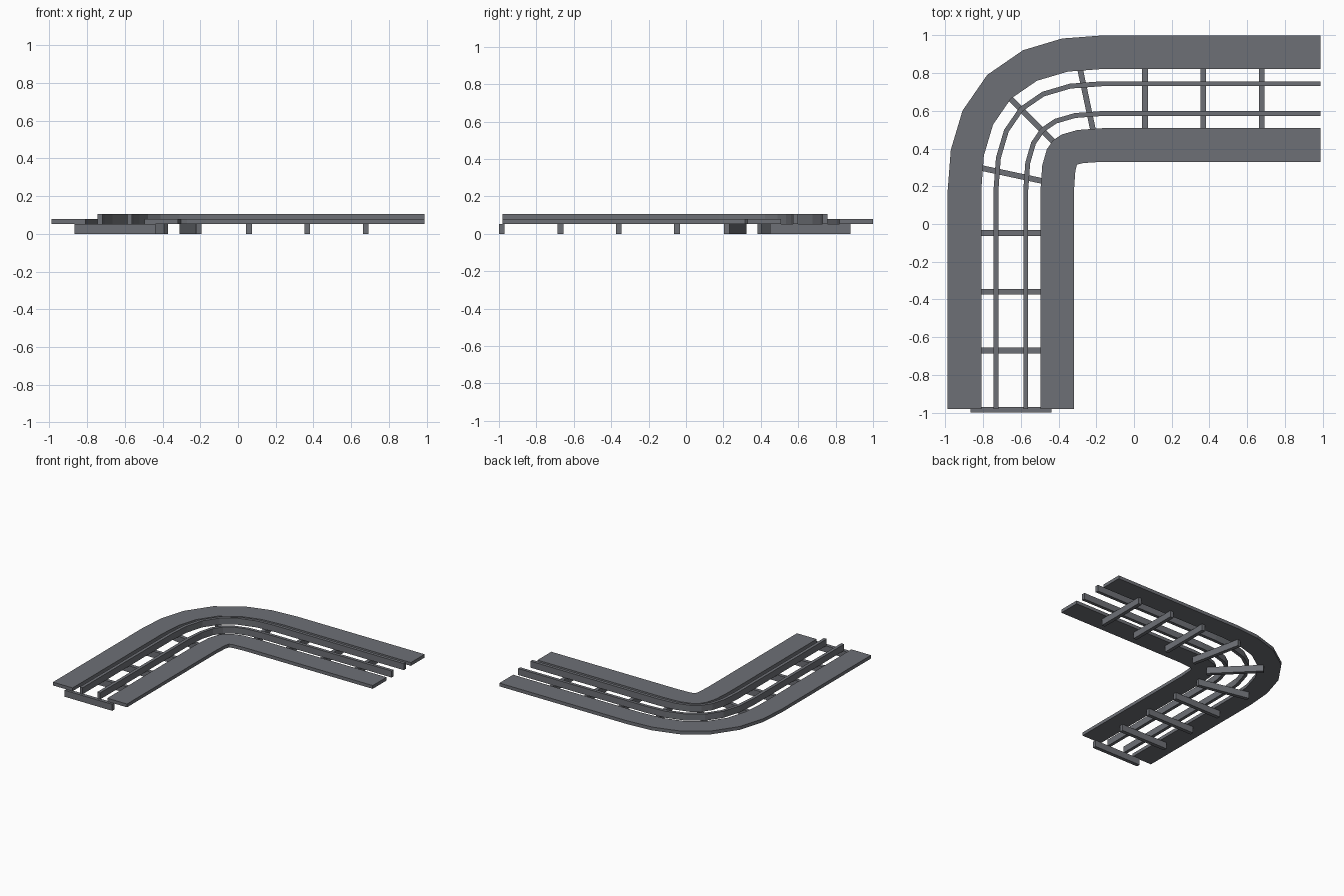
import bpy, bmesh, math
from mathutils import Vector, Matrix

if "Cube" in bpy.data.objects:
    bpy.data.objects.remove(bpy.data.objects["Cube"])

grey = bpy.data.materials.new("slate grey")
grey.diffuse_color = (0.155, 0.162, 0.18, 1)
grey.use_nodes = True
grey.node_tree.nodes["Principled BSDF"].inputs["Base Color"].default_value = grey.diffuse_color

CX, CY = -0.653, 0.665          # centrelines of the two straight legs
Z0, Z1, Z2 = 0.053, 0.08, 0.106  # sleeper top, platform top, rail top

# centre path with tangents: straight leg, six-segment bend, straight leg
P = [Vector(p) for p in ((CX, 0.18), (CX, 0.53), (-0.518, CY), (-0.168, CY))]
path = [(Vector((CX, -0.98)), Vector((0, 1)))]
for i in range(7):
    t = i / 6
    u = 1 - t
    pos = P[0]*u**3 + P[1]*3*u*u*t + P[2]*3*u*t*t + P[3]*t**3
    tan = (P[1]-P[0])*u*u + (P[2]-P[1])*2*u*t + (P[3]-P[2])*t*t
    path.append((pos, tan.normalized()))
path.append((Vector((0.988, CY)), Vector((1, 0))))


def finish(name, bm):
    bmesh.ops.recalc_face_normals(bm, faces=bm.faces)
    me = bpy.data.meshes.new(name)
    bm.to_mesh(me)
    bm.free()
    me.materials.append(grey)
    bpy.context.collection.objects.link(bpy.data.objects.new(name, me))


def strip(name, a, b, z0, z1):
    """Rectangular section swept along the path between side offsets a and b."""
    bm = bmesh.new()
    rings = []
    for pos, tan in path:
        left = Vector((-tan.y, tan.x))
        rings.append([bm.verts.new((*(pos + left*o), z))
                      for o, z in ((a, z0), (b, z0), (b, z1), (a, z1))])
    for r, s in zip(rings, rings[1:]):
        for k in range(4):
            bm.faces.new((r[k], r[(k+1) % 4], s[(k+1) % 4], s[k]))
    bm.faces.new(rings[0])
    bm.faces.new(rings[-1])
    finish(name, bm)


# platforms and rails
strip("outer_platform", 0.157, 0.335, Z0, Z1)
strip("inner_platform", -0.335, -0.157, Z0, Z1)
strip("outer_rail", 0.066, 0.092, Z0, Z2)
strip("inner_rail", -0.092, -0.066, Z0, Z2)

# sleepers: position and direction of their long axis
sleepers = [(CX, y, 0) for y in (-0.985, -0.671, -0.36, -0.048)]
sleepers += [(-0.65, 0.263, -12), (-0.534, 0.544, -45), (-0.252, 0.662, -78)]
sleepers += [(x, CY, 90) for x in (0.058, 0.368, 0.678)]
for i, (x, y, ang) in enumerate(sleepers):
    bm = bmesh.new()
    m = (Matrix.Translation((x, y, Z0/2)) @ Matrix.Rotation(math.radians(ang), 4, 'Z')
         @ Matrix.Diagonal((0.43, 0.03, Z0, 1)))
    bmesh.ops.create_cube(bm, size=1, matrix=m)
    finish(f"sleeper_{i+1}", bm)
